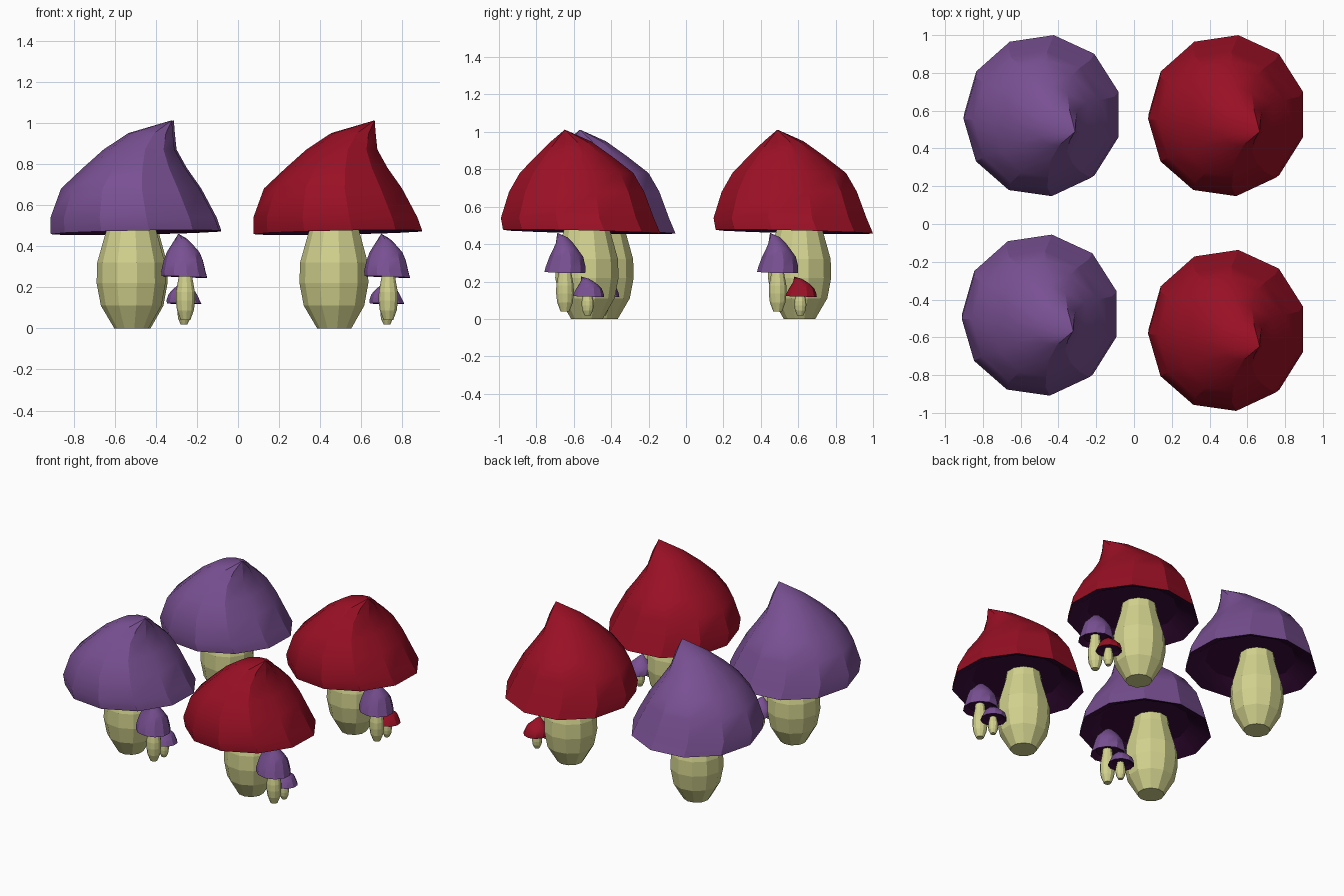
import bpy, bmesh
from math import sin, cos, radians, tau

if "Cube" in bpy.data.objects:
    bpy.data.objects.remove(bpy.data.objects["Cube"])

SIDES = 11
START = radians(82)


def material(name, rgb):
    m = bpy.data.materials.new(name)
    m.diffuse_color = (*rgb, 1)
    m.use_nodes = True
    m.node_tree.nodes["Principled BSDF"].inputs["Base Color"].default_value = m.diffuse_color
    return m


PURPLE = material("purple", (0.19, 0.08, 0.29))
RED = material("red", (0.32, 0.005, 0.018))
STEM = material("pale_stem", (0.64, 0.64, 0.27))
UNDER = material("underside", (0.045, 0.004, 0.045))

# Rings: centre x, centre y, radius x, radius y, z
UNDERSIDE = [(0, 0, .17, .17, .545), (0, 0, .29, .29, .535), (0, 0, .36, .36, .49)]
CAP = [(0, .005, .418, .425, .466), (-.012, -.018, .407, .413, .54),
       (-.025, -.022, .343, .365, .68), (-.009, -.022, .253, .307, .78),
       (.015, -.037, .176, .205, .87), (.070, -.052, .110, .107, .95)]
APEX = (.171, -.085, 1.012)
STALK = [(.085, 0), (.15, .11), (.171, .22), (.168, .32), (.12, .49), (.11, .56)]


def loft(name, rings, mats, split, apex, loc, scale, turn=0):
    """Skin a stack of rings; faces below ring `split` use the first material."""
    bm = bmesh.new()
    loops = []
    for k, (cx, cy, rx, ry, z) in enumerate(rings):
        loop = []
        for i in range(SIDES):
            a = START + tau * i / SIDES
            wave = (.008 * cos(a) - .01 * sin(a)) if k == split else 0
            loop.append(bm.verts.new((cx + rx * cos(a), cy + ry * sin(a), z + wave)))
        loops.append(loop)
    bm.faces.new(loops[0][::-1])
    for k in range(len(loops) - 1):
        for i in range(SIDES):
            j = (i + 1) % SIDES
            f = bm.faces.new((loops[k][i], loops[k][j], loops[k + 1][j], loops[k + 1][i]))
            f.material_index = int(k >= split)
    if apex:
        tip = bm.verts.new(apex)
        for i in range(SIDES):
            f = bm.faces.new((loops[-1][i], loops[-1][(i + 1) % SIDES], tip))
            f.material_index = 1
    else:
        bm.faces.new(loops[-1])
    bmesh.ops.recalc_face_normals(bm, faces=bm.faces)
    me = bpy.data.meshes.new(name)
    bm.to_mesh(me)
    bm.free()
    for m in mats:
        me.materials.append(m)
    ob = bpy.data.objects.new(name, me)
    ob.location, ob.scale, ob.rotation_euler = loc, scale, (0, 0, turn)
    bpy.context.collection.objects.link(ob)
    return ob


def mushroom(name, x, y, colour, stem_z, stem_scale, cap_off, rim_z, cap_scale, turn=0):
    sr, sz = stem_scale
    loft(name + "_stem", [(0, 0, r, r, z) for r, z in STALK], [STEM], -1, None,
         (x, y, stem_z), (sr, sr, sz))
    cr, cz = cap_scale
    cap = loft(name + "_cap", UNDERSIDE + CAP, [UNDER, colour], len(UNDERSIDE), APEX,
               (x + cap_off[0], y + cap_off[1], rim_z - .466 * cz), (cr, cr, cz), turn)
    bpy.ops.object.select_all(action='DESELECT')
    cap.select_set(True)
    bpy.context.view_layer.objects.active = cap
    bpy.ops.object.shade_smooth_by_angle(angle=radians(28))


# Four clusters; three of them carry a medium and a little companion
CLUSTERS = [("front_right", .47, -.53, RED, PURPLE),
            ("back_right", .47, .607, RED, RED),
            ("front_left", -.517, -.449, PURPLE, PURPLE),
            ("back_left", -.507, .607, PURPLE, None)]
for name, x, y, colour, little in CLUSTERS:
    mushroom(name + "_large", x, y, colour, 0, (1, 1), (.024, -.033), .466, (1, 1))
    if little:
        mushroom(name + "_medium", x + .262, y - .117, PURPLE, .04, (.28, .43),
                 (-.005, 0), .25, (.265, .385), radians(-100))
        mushroom(name + "_small", x + .255, y + .004, little, .018, (.19, .24),
                 (0, .004), .12, (.2, .195), radians(-60))
